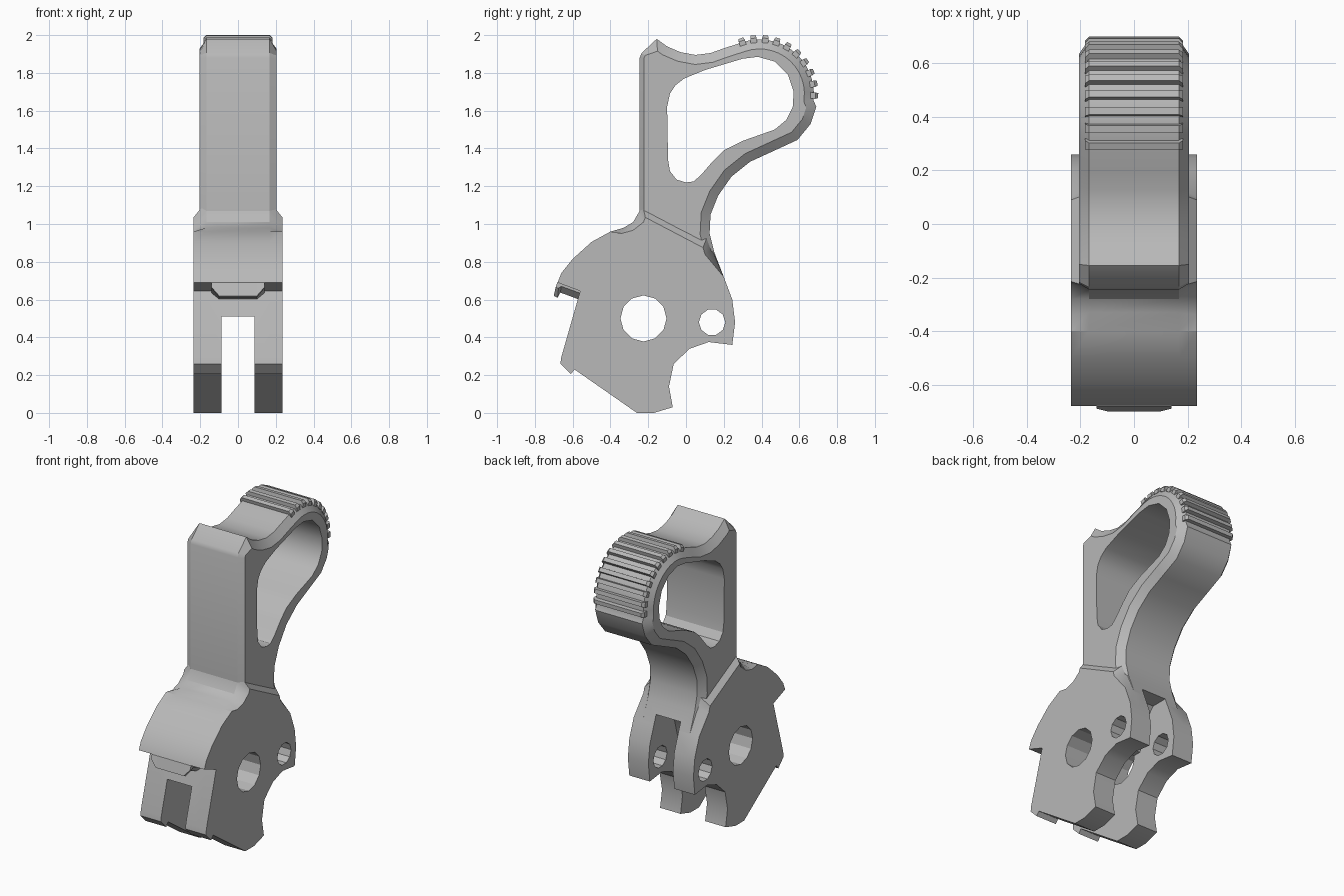
import bpy, bmesh, math
from mathutils import Vector

if "Cube" in bpy.data.objects:
    bpy.data.objects.remove(bpy.data.objects["Cube"])

steel = bpy.data.materials.new("steel_grey")
steel.use_nodes = True
GREY = (0.48, 0.48, 0.48, 1)
steel.diffuse_color = GREY
steel.node_tree.nodes["Principled BSDF"].inputs["Base Color"].default_value = GREY


def loft(name, rings):
    """Skin matching (y, z) outlines placed at rising x and cap both ends."""
    bm = bmesh.new()
    loops = [[bm.verts.new((x, y, z)) for y, z in pts] for x, pts in rings]
    for a, b in zip(loops, loops[1:]):
        for i in range(len(a)):
            j = (i + 1) % len(a)
            bm.faces.new((a[i], a[j], b[j], b[i]))
    bm.faces.new(loops[0])
    bm.faces.new(loops[-1])
    bmesh.ops.remove_doubles(bm, verts=bm.verts, dist=1e-5)
    bmesh.ops.recalc_face_normals(bm, faces=bm.faces)
    mesh = bpy.data.meshes.new(name)
    bm.to_mesh(mesh)
    bm.free()
    ob = bpy.data.objects.new(name, mesh)
    bpy.context.collection.objects.link(ob)
    mesh.materials.append(steel)
    return ob


def mirrored(name, *half):
    """Loft from (half_width, outline) pairs, widest first, on both sides."""
    left = [(-w, p) for w, p in half]
    return loft(name, left + [(w, p) for w, p in reversed(half)])


def inset(pts, dist):
    """Move a clockwise outline inward; dist(point) is the amount."""
    out = []
    for i, p in enumerate(pts):
        p = Vector(p)
        d1 = (p - Vector(pts[i - 1])).normalized()
        d2 = (Vector(pts[(i + 1) % len(pts)]) - p).normalized()
        n = Vector((d1.y + d2.y, -d1.x - d2.x)).normalized()
        k = max(0.6, n.dot(Vector((d1.y, -d1.x))))
        out.append(tuple(p + n * dist(p) / k))
    return out


def ring(y, z, r, n):
    return [(y + r * math.cos(t * math.tau / n), z + r * math.sin(t * math.tau / n))
            for t in range(n)]


def cut(ob, *cutters):
    for c in cutters:
        m = ob.modifiers.new("cut", "BOOLEAN")
        m.object, m.operation, m.solver = c, "DIFFERENCE", "EXACT"
        bpy.context.view_layer.objects.active = ob
        bpy.ops.object.modifier_apply(modifier=m.name)


# Spur: upright, finger loop and knurled thumb pad, with chamfered rims
CY, CZ = 0.39, 1.69
arc = [(CY + 0.287 * math.cos(math.radians(a)), CZ + 0.287 * math.sin(math.radians(a)))
       for a in range(110, -9, -9)]
spur_line = [(-0.245, 0.92), (-0.245, 1.88), (-0.235, 1.905), (-0.155, 1.98),
             (-0.1, 1.94), (-0.03, 1.91), (0.05, 1.895), (0.13, 1.905),
             (0.2, 1.93)] + arc + [
             (0.69, 1.62), (0.66, 1.53), (0.59, 1.445), (0.46, 1.385),
             (0.34, 1.33), (0.24, 1.25), (0.17, 1.15), (0.13, 1.05),
             (0.125, 0.95), (0.15, 0.85), (0.2, 0.72), (0.0, 0.7)]
rim = inset(spur_line, lambda p: 0.022 if p.x < -0.2 else 0.05)
spur = mirrored("spur", (0.205, rim), (0.168, spur_line))

# Wide lower body: each entry is side point, then inner point if it differs
body_pairs = [
    [(-0.68, 0.69)], [(-0.66, 0.74)], [(-0.6, 0.815)], [(-0.5, 0.905)], [(-0.4, 0.96)],
    [(-0.34, 0.95), (-0.33, 0.98)], [(-0.28, 0.967), (-0.28, 1.01)],
    [(-0.225, 1.01), (-0.245, 1.07)], [(-0.215, 1.035), (-0.235, 1.12)],
    [(0.09, 0.875), (0.115, 0.94)], [(0.1, 0.84), (0.14, 0.86)],
    [(0.2, 0.72)], [(0.245, 0.6)], [(0.26, 0.48)], [(0.245, 0.36)], [(0.12, 0.375)],
    [(0.02, 0.34)], [(-0.065, 0.26)], [(-0.09, 0.14)], [(-0.07, 0.03)],
    [(-0.17, 0)], [(-0.26, 0)], [(-0.59, 0.23)], [(-0.61, 0.205)],
    [(-0.665, 0.26)], [(-0.66, 0.295)], [(-0.56, 0.645)]]
body = mirrored("body", (0.235, [p[0] for p in body_pairs]),
                (0.168, [p[-1] for p in body_pairs]))

# Hooked catch under the front lip
lip_wide = [(-0.64, 0.72), (-0.682, 0.69), (-0.69, 0.665), (-0.675, 0.66),
            (-0.66, 0.67), (-0.55, 0.63), (-0.53, 0.66)]
lip_low = [(-0.64, 0.72), (-0.682, 0.69), (-0.7, 0.62), (-0.68, 0.61),
           (-0.665, 0.637), (-0.565, 0.6), (-0.53, 0.64)]
mirrored("front_catch", (0.14, lip_wide), (0.1, lip_low))

# Cutters: finger window, pivot hole, pin hole and the strut slot
window_line = [(-0.1, 1.62), (-0.085, 1.69), (-0.055, 1.735), (-0.01, 1.77),
               (0.1, 1.815), (0.3, 1.875), (0.38, 1.885), (0.47, 1.86),
               (0.54, 1.79), (0.57, 1.7), (0.565, 1.62), (0.53, 1.55),
               (0.47, 1.5), (0.3, 1.44), (0.2, 1.39), (0.14, 1.33),
               (0.08, 1.26), (0.04, 1.225), (0, 1.22), (-0.05, 1.235),
               (-0.085, 1.28), (-0.095, 1.34)]
slot_line = [(-1, -0.1), (-1, 0.51), (-0.05, 0.51), (0, 0.69), (0.07, 0.77),
             (0.5, 0.77), (0.5, -0.1)]
window = mirrored("window_cutter", (0.5, window_line))
pivot = mirrored("pivot_cutter", (0.5, ring(-0.225, 0.5, 0.122, 12)))
pin = mirrored("pin_cutter", (0.5, ring(0.138, 0.48, 0.07, 10)))
slot = mirrored("slot_cutter", (0.088, slot_line))
cut(spur, window, slot)
cut(body, slot, pivot, pin)
for c in (window, pivot, pin, slot):
    bpy.data.objects.remove(c)

# Grip ridges around the thumb pad
for i in range(10):
    a = math.radians(-2 + 12.3 * i)
    out = Vector((math.cos(a), math.sin(a)))
    side = Vector((-out.y, out.x))

    def at(r, s):
        return tuple(Vector((CY, CZ)) + out * r + side * s)

    low = [at(0.27, -0.017), at(0.295, -0.017), at(0.295, 0.017), at(0.27, 0.017)]
    high = [at(0.27, -0.017), at(0.31, -0.013), at(0.31, 0.013), at(0.27, 0.017)]
    mirrored("grip_ridge", (0.183, low), (0.168, high))

# Smooth the curved walls, keep chamfers crisp
for ob in (spur, body):
    bpy.ops.object.select_all(action="DESELECT")
    ob.select_set(True)
    bpy.context.view_layer.objects.active = ob
    bpy.ops.object.shade_smooth_by_angle(angle=math.radians(27))
